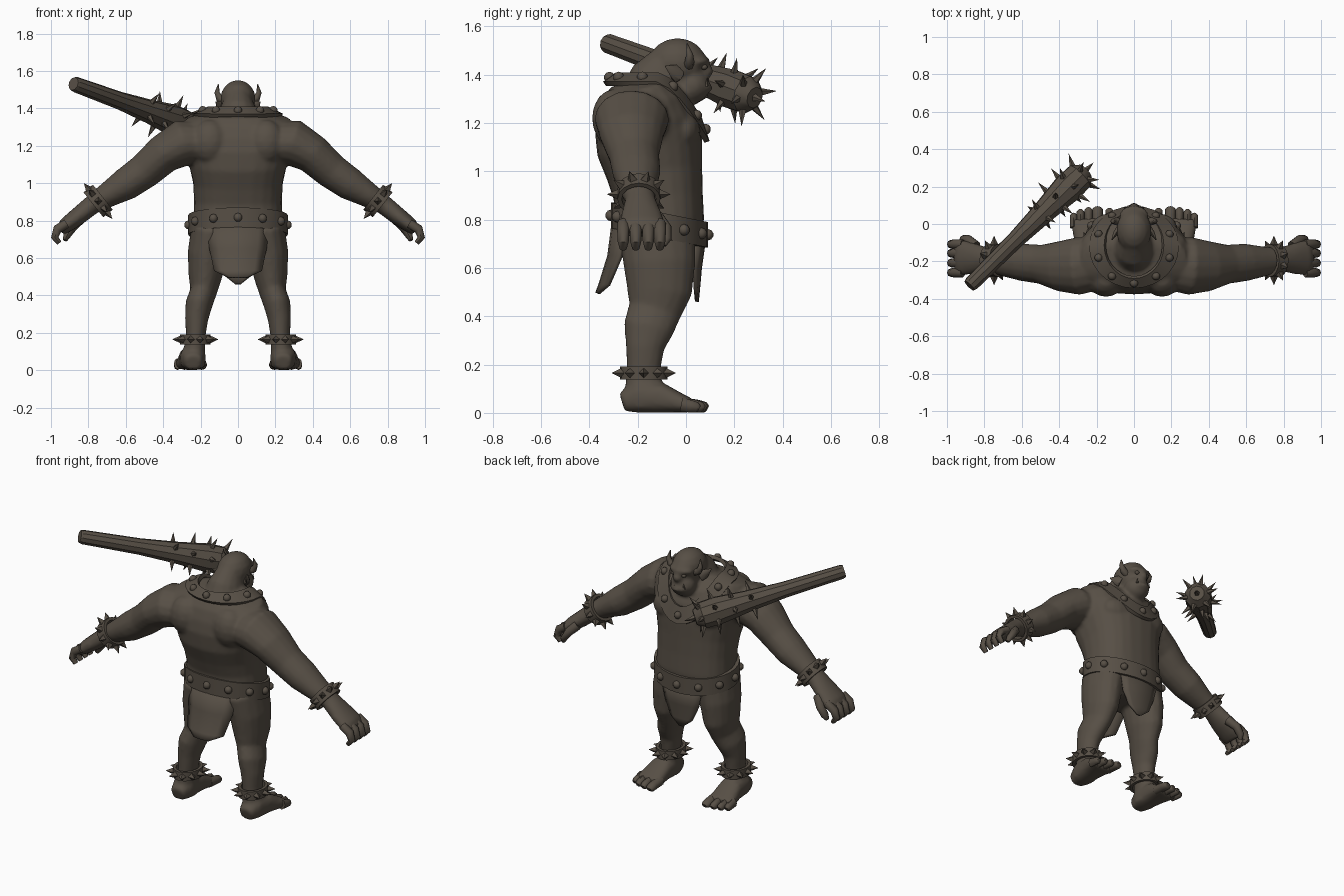
import bpy, bmesh, math
from mathutils import Vector, Matrix

if "Cube" in bpy.data.objects:
    bpy.data.objects.remove(bpy.data.objects["Cube"], do_unlink=True)

COLOUR = (0.095, 0.078, 0.06, 1)
brown = bpy.data.materials.new("dark_brown")
brown.use_nodes = True
brown.diffuse_color = COLOUR
shader = next(n for n in brown.node_tree.nodes if n.type == 'BSDF_PRINCIPLED')
shader.inputs["Base Color"].default_value = COLOUR
shader.inputs["Roughness"].default_value = 0.9


def finish(name, bm, mirror=False, angle=40):
    bmesh.ops.recalc_face_normals(bm, faces=bm.faces[:])
    mesh = bpy.data.meshes.new(name)
    bm.to_mesh(mesh)
    bm.free()
    mesh.materials.append(brown)
    ob = bpy.data.objects.new(name, mesh)
    bpy.context.scene.collection.objects.link(ob)
    bpy.ops.object.select_all(action='DESELECT')
    ob.select_set(True)
    bpy.context.view_layer.objects.active = ob
    bpy.ops.object.shade_smooth_by_angle(angle=math.radians(angle))
    if mirror:
        mod = ob.modifiers.new("mirror", 'MIRROR')
        mod.use_mirror_merge = False
    return ob


def loft(bm, rings, hint=(1, 0, 0), n=16, p=2.0, side=1):
    """Closed tube through rings of (x, y, z, radius along hint, other radius)."""
    centres = [Vector((r[0] * side, r[1], r[2])) for r in rings]
    loops = []
    for i, (c, r) in enumerate(zip(centres, rings)):
        t = (centres[min(i + 1, len(rings) - 1)] - centres[max(i - 1, 0)]).normalized()
        u = Vector(hint)
        u = (u - t * u.dot(t)).normalized()
        v = t.cross(u)
        loop = []
        for k in range(n):
            a = 2 * math.pi * k / n
            ca, sa = math.cos(a), math.sin(a)
            ca = math.copysign(abs(ca) ** (2 / p), ca)
            sa = math.copysign(abs(sa) ** (2 / p), sa)
            loop.append(bm.verts.new(c + u * ca * r[3] + v * sa * r[4]))
        loops.append(loop)
    for a, b in zip(loops, loops[1:]):
        for k in range(n):
            bm.faces.new((a[k], a[(k + 1) % n], b[(k + 1) % n], b[k]))
    bm.faces.new(loops[0])
    bm.faces.new(loops[-1])


def ball(bm, centre, radii, seg=16):
    m = Matrix.Translation(centre) @ Matrix.Diagonal((*radii, 1))
    bmesh.ops.create_uvsphere(bm, u_segments=seg, v_segments=seg // 2, radius=1, matrix=m)


def spike(bm, base, direction, radius, length, n=4):
    d = Vector(direction).normalized()
    m = Matrix.Translation(Vector(base) + d * length / 2) @ d.to_track_quat('Z', 'Y').to_matrix().to_4x4()
    bmesh.ops.create_cone(bm, cap_ends=True, segments=n, radius1=radius, radius2=0, depth=length, matrix=m)


def outward(f, a):
    """Normal of a strap surface f(angle, v) at its middle."""
    return (f(a + .01, .5) - f(a - .01, .5)).cross(f(a, 1) - f(a, 0)).normalized()


def strap(bm, f, thick, n=28):
    """Closed strap with a rectangular section."""
    loops = []
    for k in range(n):
        a = 2 * math.pi * k / n
        o = outward(f, a) * thick
        loops.append([bm.verts.new(q) for q in (f(a, 0) - o, f(a, 0) + o, f(a, 1) + o, f(a, 1) - o)])
    for k in range(n):
        a, b = loops[k], loops[(k + 1) % n]
        for j in range(4):
            bm.faces.new((a[j], b[j], b[(j + 1) % 4], a[(j + 1) % 4]))


# Skin: torso, head, limbs and feet fused into one surface
bm = bmesh.new()
loft(bm, [(0, -.12, .62, .19, .13), (0, -.11, .72, .235, .175), (0, -.11, .8, .24, .185),
          (0, -.115, .9, .235, .185), (0, -.13, 1.0, .24, .2), (0, -.15, 1.1, .262, .22),
          (0, -.165, 1.2, .29, .215), (0, -.18, 1.28, .3, .19), (0, -.195, 1.34, .28, .15),
          (0, -.2, 1.37, .18, .11)], n=24, p=2.4)
loft(bm, [(0, -.14, 1.22, .13, .13), (0, -.13, 1.32, .13, .14), (0, -.11, 1.39, .1, .12),
          (0, -.07, 1.46, .07, .08)])
ball(bm, (0, -.035, 1.45), (.095, .12, .102))          # skull
ball(bm, (0, .025, 1.355), (.08, .075, .075))          # jaw
ball(bm, (0, .05, 1.455), (.078, .05, .026))           # brow
ball(bm, (0, .085, 1.415), (.03, .028, .026))          # nose
ball(bm, (0, .075, 1.345), (.055, .035, .022))         # lower lip
for s in (1, -1):
    ball(bm, (.11 * s, -.01, 1.17), (.12, .07, .085))  # chest muscle
    ball(bm, (.15 * s, -.3, 1.22), (.1, .09, .12))     # shoulder blade
    # arm and palm
    loft(bm, [(.18, -.21, 1.215, .14, .11), (.3, -.225, 1.215, .155, .125), (.4, -.225, 1.155, .135, .105),
              (.5, -.215, 1.065, .105, .095), (.6, -.205, .995, .1, .088), (.7, -.2, .935, .08, .067),
              (.78, -.19, .885, .062, .052), (.86, -.185, .82, .085, .048), (.92, -.18, .775, .095, .042),
              (.95, -.18, .745, .085, .028)], hint=(0, 1, 0), side=s)
    # leg
    loft(bm, [(.14, -.12, .76, .11, .16), (.165, -.11, .62, .105, .15), (.175, -.11, .5, .09, .135),
              (.185, -.13, .42, .072, .11), (.21, -.155, .35, .072, .105), (.222, -.17, .27, .062, .08),
              (.226, -.175, .18, .052, .07), (.235, -.175, .09, .06, .08), (.24, -.17, .02, .065, .085)], side=s)
    # foot
    loft(bm, [(.24, -.265, .045, .045, .04), (.24, -.2, .065, .068, .065), (.245, -.1, .062, .072, .062),
              (.25, -.03, .042, .08, .042), (.255, .025, .028, .085, .028)], p=2.6, side=s)
skin = finish("body", bm, angle=180)
remesh = skin.modifiers.new("fuse", 'REMESH')
remesh.mode = 'VOXEL'
remesh.voxel_size = .012
remesh.use_smooth_shade = True
soften = skin.modifiers.new("soften", 'SMOOTH')
soften.factor = .5
soften.iterations = 3

# Fingers, thumb and toes
bm = bmesh.new()
for y in (-.26, -.208, -.156, -.108):
    loft(bm, [(.915, y, .785, .025, .025), (.965, y, .755, .025, .025), (.98, y, .71, .023, .02),
              (.955, y, .68, .015, .013)], hint=(0, 1, 0), n=8)
loft(bm, [(.845, -.12, .81, .03, .03), (.885, -.085, .765, .027, .025), (.915, -.085, .72, .025, .02),
          (.925, -.095, .695, .014, .012)], hint=(0, 1, 0), n=8)
finish("fingers", bm, mirror=True, angle=50)

bm = bmesh.new()
for x, r, end in ((.195, .028, .09), (.243, .022, .085), (.286, .021, .075), (.323, .02, .055)):
    loft(bm, [(x, -.02, .035, r, .03), (x, end - .04, .028, r, .026), (x, end - .01, .023, r, .022),
              (x, end, .018, r * .6, .012)], n=8)
finish("toes", bm, mirror=True, angle=50)

# Face details
bm = bmesh.new()
loft(bm, [(.07, .01, 1.44, .022, .022), (.1, .015, 1.455, .02, .02), (.112, .015, 1.485, .014, .014),
          (.105, .005, 1.53, .002, .002)], hint=(0, 1, 0), n=8)
finish("horns", bm, mirror=True, angle=50)
bm = bmesh.new()
loft(bm, [(.075, -.035, 1.4, .035, .03), (.1, -.05, 1.415, .03, .012), (.118, -.085, 1.435, .003, .003)],
     hint=(0, 0, 1), n=8)
finish("ears", bm, mirror=True)
bm = bmesh.new()
for x, size in ((.045, .035), (.015, .018)):
    spike(bm, (x, .098 - x * .3, 1.352), (0, .1, 1), .009, size, 6)
finish("teeth", bm, mirror=True)
bm = bmesh.new()
ball(bm, (.038, .075, 1.432), (.014, .014, .012), 10)
finish("eyes", bm, mirror=True)


# Collar draped over the shoulders and chest
def collar(a, v):
    s, c = math.sin(a), math.cos(a)
    drop = max(0, s) ** 1.5
    low = Vector((.235 * c, -.125 + .212 * s, 1.362 - .24 * drop))
    high = Vector((.155 * c, -.115 + .17 * s, 1.4 - .18 * drop))
    return low.lerp(high, v)


# Belt, lower at the belly
def belt(a, v):
    s = math.sin(a)
    return Vector((.255 * math.cos(a), -.11 + .19 * s, .725 - .04 * s + .105 * v))


for name, f, count, size in (("collar", collar, 10, .023), ("belt", belt, 12, .024)):
    bm = bmesh.new()
    strap(bm, f, .011)
    finish(name, bm)
    bm = bmesh.new()
    for k in range(count):
        a = math.pi / 2 + 2 * math.pi * k / count
        ball(bm, f(a, .5) + outward(f, a) * .01, (size,) * 3, 10)
    finish(name + "_studs", bm, angle=50)


# Spiked cuffs on wrists and ankles
def cuff(centre, axis, rx, ry, h):
    t = Vector(axis).normalized()
    u = t.orthogonal().normalized() if abs(t.z) > .9 else Vector((0, 1, 0))
    if abs(t.z) > .9:
        u = Vector((1, 0, 0))
    w = t.cross(u)
    return lambda a, v: Vector(centre) + u * rx * math.cos(a) + w * ry * math.sin(a) + t * h * (v - .5)


for name, f in (("wrist_cuff", cuff((.748, -.195, .905), (.78, 0, -.62), .08, .076, .065)),
                ("ankle_cuff", cuff((.228, -.175, .165), (0, 0, 1), .072, .09, .055))):
    bm = bmesh.new()
    strap(bm, f, .009, 16)
    finish(name + "s", bm, mirror=True)
    bm = bmesh.new()
    for k in range(10):
        a = 2 * math.pi * k / 10
        spike(bm, f(a, .5), outward(f, a), .024, .052)
    finish(name + "_spikes", bm, mirror=True, angle=20)

# Loincloth flaps, curved around the hips
for name, bend, rows in (
        ("back_flap", .06, [(.79, -.3, .165), (.65, -.318, .15), (.53, -.355, .125), (.495, -.368, .05)]),
        ("front_flap", -.05, [(.74, .078, .145), (.6, .058, .115), (.51, .05, .075), (.46, .045, .012)])):
    bm = bmesh.new()
    grid = []
    for z, y, w in rows:
        grid.append([bm.verts.new((w * k / 3, y + bend * (w * k / 3 / .165) ** 2, z)) for k in range(-3, 4)])
    for a, b in zip(grid, grid[1:]):
        for k in range(6):
            bm.faces.new((a[k], a[k + 1], b[k + 1], b[k]))
    flap = finish(name, bm)
    solid = flap.modifiers.new("cloth", 'SOLIDIFY')
    solid.thickness = .016
    solid.offset = 0

# Club and its spikes
start, end = Vector((-.88, -.33, 1.532)), Vector((-.26, .285, 1.305))
axis = (end - start).normalized()
bm = bmesh.new()
loft(bm, [(*start.lerp(end, t), r, r) for t, r in
          ((0, .036), (.02, .042), (.4, .048), (.65, .064), (.85, .084), (.95, .08), (1, .045))], n=10)
finish("club", bm, angle=30)
bm = bmesh.new()
u = axis.orthogonal().normalized()
w = axis.cross(u)
for row, (t, r, count) in enumerate(((.62, .055, 4), (.74, .066, 5), (.86, .076, 6), (.96, .068, 6))):
    for k in range(count):
        a = 2 * math.pi * (k + row * .5) / count
        d = u * math.cos(a) + w * math.sin(a)
        spike(bm, start.lerp(end, t) + d * r, d + axis * max(0, t - .8) * 3, .017, .07, 5)
spike(bm, end - axis * .01, axis, .02, .075, 5)
finish("club_spikes", bm, angle=20)
